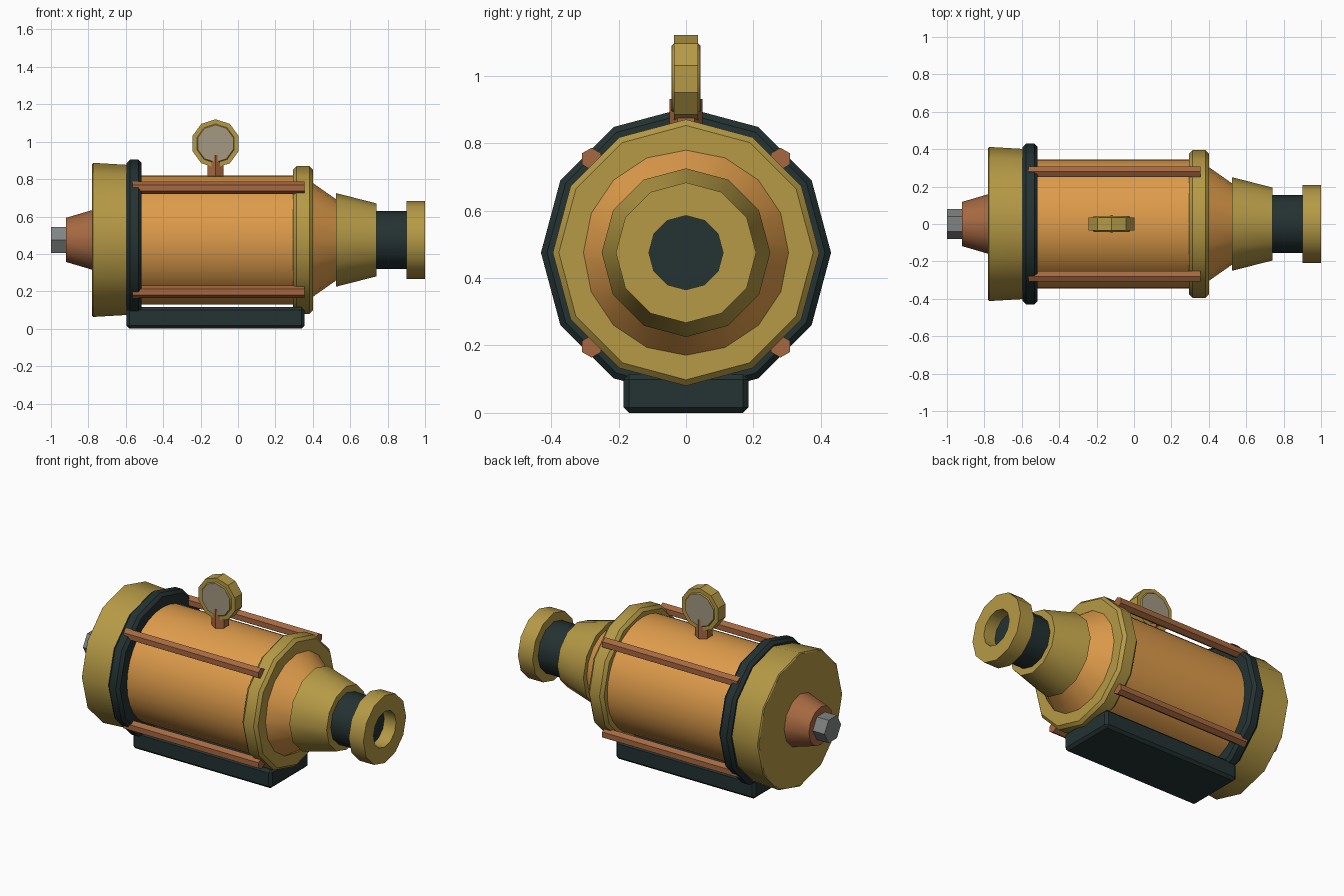
import bpy, bmesh, math
from mathutils import Matrix, Vector

cube = bpy.data.objects.get("Cube")
if cube:
    bpy.data.objects.remove(cube, do_unlink=True)


def material(name, r, g, b):
    m = bpy.data.materials.new(name)
    m.use_nodes = True
    m.diffuse_color = (r, g, b, 1)
    m.node_tree.nodes["Principled BSDF"].inputs["Base Color"].default_value = (r, g, b, 1)
    return m


ORANGE = material("warm orange", 0.73, 0.33, 0.07)
BRASS = material("brass", 0.46, 0.32, 0.06)
COPPER = material("copper", 0.38, 0.14, 0.053)
DARK = material("dark slate", 0.018, 0.032, 0.032)
STEEL = material("grey steel", 0.22, 0.23, 0.23)
DIAL = material("dial beige", 0.37, 0.32, 0.22)

AXIS_Z = 0.475
TOP = math.pi / 2


def finish(bm, name, mat):
    bmesh.ops.recalc_face_normals(bm, faces=bm.faces)
    mesh = bpy.data.meshes.new(name)
    bm.to_mesh(mesh)
    bm.free()
    mesh.materials.append(mat)
    ob = bpy.data.objects.new(name, mesh)
    bpy.context.collection.objects.link(ob)
    bpy.ops.object.select_all(action='DESELECT')
    ob.select_set(True)
    bpy.context.view_layer.objects.active = ob
    bpy.ops.object.shade_smooth_by_angle(angle=math.radians(35))
    return ob


def lathe(name, mat, profile, sides=12, centre=(0, 0, AXIS_Z), axis='X', start=TOP, ring=False):
    """Turn (position, radius) points about an axis; ring closes the profile on itself."""
    bm = bmesh.new()
    loops = []
    for p, r in profile:
        loop = []
        for i in range(sides):
            a = start + math.tau * i / sides
            c, s = r * math.cos(a), r * math.sin(a)
            co = {'X': (p, c, s), 'Y': (c, p, s), 'Z': (c, s, p)}[axis]
            loop.append(bm.verts.new(Vector(co) + Vector(centre)))
        loops.append(loop)
    pairs = list(zip(loops, loops[1:]))
    if ring:
        pairs.append((loops[-1], loops[0]))
    else:
        bm.faces.new(loops[0])
        bm.faces.new(loops[-1])
    for a, b in pairs:
        for i in range(sides):
            j = (i + 1) % sides
            bm.faces.new((a[i], a[j], b[j], b[i]))
    return finish(bm, name, mat)


def rounded(x0, x1, r, b):
    """Profile of a disc with chamfered rims."""
    return [(x0, r - b), (x0 + b, r), (x1 - b, r), (x1, r - b)]


# Main barrel and shoulder
lathe("barrel", ORANGE, [(-0.56, 0.345), (0.34, 0.345)], 32)
lathe("shoulder_cone", ORANGE, [(0.38, 0.318), (0.53, 0.213)], 16)

# Rear cap, spindle boss and nut
lathe("rear_cap", BRASS, [(-0.78, 0.405), (-0.775, 0.412), (-0.57, 0.4)])
lathe("spindle_boss", COPPER, [(-0.92, 0.118), (-0.77, 0.162)])
lathe("spindle_nut", STEEL, [(-1, 0.081), (-0.9, 0.081)], 6, start=0)

# Clamping rings around the barrel
lathe("rear_ring", DARK, rounded(-0.595, -0.515, 0.43, 0.018))
lathe("front_ring", BRASS, rounded(0.295, 0.4, 0.395, 0.018))

# Nozzle with an open end flange
lathe("nozzle_cone", BRASS, [(0.525, 0.25), (0.74, 0.195)])
lathe("nozzle_neck", DARK, [(0.72, 0.155), (0.92, 0.155)])
lathe("nozzle_flange", BRASS, [(0.9, 0.11), (0.9, 0.208), (1, 0.208), (1, 0.11)], ring=True)

# Four tie rods
for y, side in ((-1, "right"), (1, "left")):
    for z, level in ((-1, "lower"), (1, "upper")):
        lathe(f"tie_rod_{level}_{side}", COPPER, [(-0.565, 0.033), (0.355, 0.033)], 6,
              centre=(0, y * 0.28, AXIS_Z + z * 0.278))

# Foot block
bm = bmesh.new()
bmesh.ops.create_cube(bm, size=1)
bmesh.ops.transform(bm, verts=bm.verts, matrix=Matrix.Translation((-0.12, 0, 0.0575))
                    @ Matrix.Diagonal((0.95, 0.37, 0.115, 1)))
bmesh.ops.bevel(bm, geom=bm.edges[:], offset=0.016, segments=1, affect='EDGES')
finish(bm, "foot_block", DARK)

# Gauge on a hexagonal stem, with a dial on both faces
GAUGE = (-0.12, 0, 0.99)
lathe("gauge_stem", COPPER, [(0.78, 0.049), (0.93, 0.049)], 6, centre=(-0.12, 0, 0), axis='Z')
lathe("gauge_case", BRASS, [(-0.042, 0.1), (-0.036, 0.105), (-0.036, 0.13), (0.036, 0.13),
                            (0.036, 0.105), (0.042, 0.1)], 10, centre=GAUGE, axis='Y')
for s, side in ((-1, "front"), (1, "back")):
    lathe(f"gauge_dial_{side}", DIAL, [(s * 0.04, 0.099), (s * 0.0435, 0.099)], 10,
          centre=GAUGE, axis='Y')
